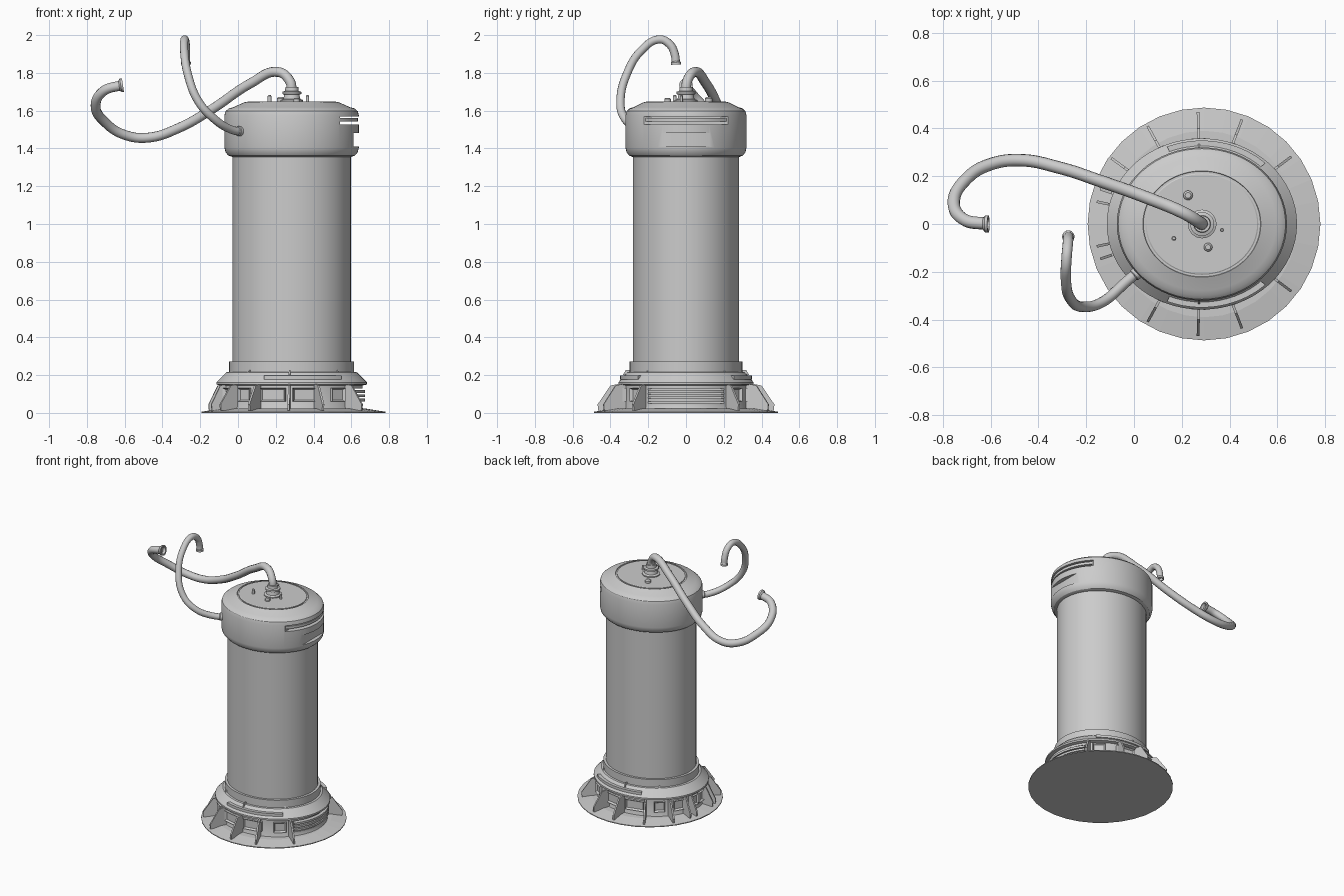
import bpy, bmesh, math
from mathutils import Vector, Matrix

if "Cube" in bpy.data.objects:
    bpy.data.objects.remove(bpy.data.objects["Cube"])

CX, SY = 0.284, 0.9          # body axis and depth squash (the body is oval)
mat = bpy.data.materials.new("plain grey")
mat.diffuse_color = (0.6, 0.6, 0.6, 1)
mat.use_nodes = True
mat.node_tree.nodes["Principled BSDF"].inputs["Base Color"].default_value = mat.diffuse_color


def finish(name, bm, smooth=True, cuts=()):
    bmesh.ops.remove_doubles(bm, verts=bm.verts, dist=1e-5)
    bmesh.ops.recalc_face_normals(bm, faces=bm.faces)
    me = bpy.data.meshes.new(name)
    bm.to_mesh(me)
    bm.free()
    me.materials.append(mat)
    ob = bpy.data.objects.new(name, me)
    bpy.context.collection.objects.link(ob)
    for o in bpy.context.selected_objects:
        o.select_set(False)
    bpy.context.view_layer.objects.active = ob
    ob.select_set(True)
    for lo, hi in cuts:      # box-shaped recesses
        c = box("cutter", lo, hi)
        bpy.context.view_layer.objects.active = ob
        m = ob.modifiers.new("cut", 'BOOLEAN')
        m.operation, m.object, m.solver = 'DIFFERENCE', c, 'EXACT'
        bpy.ops.object.modifier_apply(modifier=m.name)
        bpy.data.objects.remove(c)
        ob.select_set(True)
    if smooth:
        bpy.ops.object.shade_smooth_by_angle(angle=math.radians(30))
    return ob


def box(name, lo, hi):
    bm = bmesh.new()
    bmesh.ops.create_cube(bm, size=1)
    for v in bm.verts:
        v.co = [l + (c + 0.5) * (h - l) for c, l, h in zip(v.co, lo, hi)]
    return finish(name, bm, False)


def lathe(name, prof, x=CX, y=0, sy=SY, n=64, cuts=(), frame=None, smooth=True):
    """Revolve a (radius, z) profile, closed on the axis."""
    bm = bmesh.new()
    prof = [(0, prof[0][1])] + prof + [(0, prof[-1][1])]
    rings = [[bm.verts.new((r * math.cos(i * math.tau / n), r * sy * math.sin(i * math.tau / n), z))
              for i in range(n)] for r, z in prof]
    for a, b in zip(rings, rings[1:]):
        for i in range(n):
            bm.faces.new((a[i], a[i - 1], b[i - 1], b[i]))
    bmesh.ops.transform(bm, matrix=frame or Matrix.Translation((x, y, 0)), verts=bm.verts)
    return finish(name, bm, smooth, cuts)


def arc(name, a0, a1, r0, r1, z0, z1, n=24):
    """Curved slab following the oval body between two angles in degrees."""
    bm = bmesh.new()
    secs = []
    for i in range(n + 1):
        t = math.radians(a0 + (a1 - a0) * i / n)
        secs.append([bm.verts.new((CX + r * math.cos(t), SY * r * math.sin(t), z))
                     for r, z in ((r0, z0), (r1, z0), (r1, z1), (r0, z1))])
    for a, b in zip(secs, secs[1:]):
        for k in range(4):
            bm.faces.new((a[k], a[k - 1], b[k - 1], b[k]))
    bm.faces.new(secs[0])
    bm.faces.new(secs[-1])
    return finish(name, bm)


def fin(name, deg, prof, th):
    """Flat radial plate from a (radius, z) outline."""
    bm = bmesh.new()
    t = math.radians(deg)
    d, s = Vector((math.cos(t), math.sin(t), 0)), Vector((-math.sin(t), math.cos(t), 0))
    sides = [[bm.verts.new(Vector((CX, 0, z)) + d * r + s * k * th / 2) for r, z in prof] for k in (-1, 1)]
    for f in sides:
        bm.faces.new(f)
    for i in range(len(prof)):
        bm.faces.new((sides[0][i - 1], sides[0][i], sides[1][i], sides[1][i - 1]))
    return finish(name, bm, False)


def window(name, deg, w):
    """Raised frame with a sunken panel on the base wall."""
    t = math.radians(deg)
    bm = bmesh.new()
    bmesh.ops.create_cube(bm, size=1)
    bmesh.ops.scale(bm, vec=(0.04, w, 0.072), verts=bm.verts)
    bm.normal_update()
    front = max(bm.faces, key=lambda f: f.normal.x)
    bmesh.ops.inset_region(bm, faces=[front], thickness=0.012)
    bmesh.ops.translate(bm, vec=(-0.014, 0, 0), verts=front.verts)
    turn = math.atan2(math.sin(t) / SY, math.cos(t))
    r = 0.372
    bm.transform(Matrix.Translation((CX + r * math.cos(t), SY * r * math.sin(t), 0.095)) @ Matrix.Rotation(turn, 4, 'Z'))
    return finish(name, bm, False)


def hose(name, pts, rad):
    cu = bpy.data.curves.new(name, 'CURVE')
    cu.dimensions = '3D'
    cu.bevel_depth, cu.bevel_resolution, cu.resolution_u = rad, 4, 10
    sp = cu.splines.new('BEZIER')
    sp.bezier_points.add(len(pts) - 1)
    for p, c in zip(sp.bezier_points, pts):
        p.co = c
        p.handle_left_type = p.handle_right_type = 'AUTO'
    cu.materials.append(mat)
    ob = bpy.data.objects.new(name, cu)
    bpy.context.collection.objects.link(ob)
    for o in bpy.context.selected_objects:
        o.select_set(False)
    bpy.context.view_layer.objects.active = ob
    ob.select_set(True)
    bpy.ops.object.convert(target='MESH')


# floor disc, round and thin
lathe("floor_disc", [(0.487, 0), (0.487, 0.006), (0.39, 0.022)], x=0.293, sy=1, n=32, smooth=False)

# base housing with a vent opening on the +x side
lathe("base_housing", [(0.385, 0.01), (0.375, 0.03), (0.375, 0.145), (0.398, 0.15), (0.398, 0.162),
                       (0.345, 0.215), (0.331, 0.217), (0.331, 0.272), (0.31, 0.272)],
      cuts=[((0.585, -0.25, 0.05), (0.8, 0.25, 0.13))])
for i in range(3):
    arc("vent_slat", -35, 35, 0.28, 0.388, 0.06 + i * 0.023, 0.075 + i * 0.023)

# main tank
lathe("tank_body", [(0.313, 0.26), (0.313, 1.37)])

# head with a long slot and a flat panel on the +x side
lathe("head", [(0.313, 1.355), (0.335, 1.362), (0.35, 1.38), (0.356, 1.405), (0.356, 1.575), (0.35, 1.597),
               (0.332, 1.612), (0.31, 1.618), (0.253, 1.643), (0.247, 1.645), (0.245, 1.64)],
      cuts=[((0.54, -0.4, 1.527), (0.8, 0.4, 1.57)), ((0.612, -0.3, 1.41), (0.8, 0.3, 1.482))])
arc("slot_bar", -43, 43, 0.24, 0.35, 1.543, 1.562)
lathe("top_plate", [(0.236, 1.63), (0.236, 1.646), (0.231, 1.649)])

# fins, windows and bands, mirrored front to back
outline = [(0.32, 0.015), (0.465, 0.012), (0.468, 0.045), (0.40, 0.145), (0.32, 0.16)]
for s in (-1, 1):
    for a in (37, 69, 92, 119, 144):
        fin("base_fin", s * a, outline, 0.011)
    for a in (161, 168):
        fin("base_fin", s * a, [(r - 0.018 if r > 0.4 else r, z) for r, z in outline], 0.011)
    for a, w in ((50, 0.085), (79, 0.135), (105, 0.135), (131, 0.075), (152, 0.075), (174, 0.06)):
        window("base_window", s * a, w)
    arc("slope_band", *sorted((s * 47, s * 112)), 0.33, 0.388, 0.178, 0.197)
    for a in (12, 40, 92, 135, 165):
        fin("collar_rib", s * a, [(0.29, 0.2), (0.335, 0.2), (0.318, 0.228), (0.29, 0.228)], 0.008)

# hose socket on the top
lathe("hose_socket", [(0.06, 1.64), (0.06, 1.656), (0.045, 1.662), (0.04, 1.685), (0.05, 1.688), (0.05, 1.70),
                      (0.036, 1.704), (0.034, 1.725)], x=0.285, sy=1, n=32)

# knobs and pins on the top plate
for x, y, r, z in ((0.226, 0.12, 0.02, 1.672), (0.31, -0.097, 0.018, 1.668),
                   (0.167, -0.06, 0.010, 1.682), (0.368, -0.025, 0.008, 1.682)):
    lathe("top_knob", [(r, 1.64), (r, z - r * 0.4), (r * 0.6, z)], x=x, y=y, sy=1, n=16)

# long hose from the top, short hose from the side
hose("long_hose", [(0.285, 0, 1.69), (0.275, 0.006, 1.755), (0.21, 0.045, 1.805), (0.067, 0.105, 1.745),
                   (-0.142, 0.18, 1.605), (-0.31, 0.235, 1.51), (-0.477, 0.267, 1.457), (-0.60, 0.25, 1.472),
                   (-0.70, 0.19, 1.535), (-0.754, 0.09, 1.625), (-0.71, 0.018, 1.705), (-0.615, 0, 1.735)], 0.026)
hose("short_hose", [(0.04, -0.18, 1.488), (-0.03, -0.24, 1.498), (-0.13, -0.325, 1.56), (-0.21, -0.347, 1.65),
                    (-0.265, -0.315, 1.79), (-0.285, -0.235, 1.92), (-0.282, -0.14, 1.977), (-0.277, -0.085, 1.95),
                    (-0.275, -0.06, 1.90), (-0.275, -0.053, 1.85)], 0.022)

# cupped hose ends
for nm, loc, axis, r in (("long_hose_end", (-0.615, 0, 1.735), (1, 0, 0.15), 0.036),
                         ("short_hose_end", (-0.275, -0.053, 1.85), (0, 0.05, -1), 0.026)):
    fr = Matrix.Translation(loc) @ Vector(axis).to_track_quat('Z', 'Y').to_matrix().to_4x4()
    lathe(nm, [(r * 0.75, -0.015), (r, -0.006), (r, 0.006), (r * 0.7, 0.006), (r * 0.6, -0.012)],
          sy=1, n=20, frame=fr)
lathe("side_hose_socket", [(0.026, -0.03), (0.026, 0.014), (0.022, 0.018)], sy=1, n=20,
      frame=Matrix.Translation((0.012, -0.205, 1.491)) @ Vector((-0.76, -0.65, 0.1)).to_track_quat('Z', 'Y').to_matrix().to_4x4())
